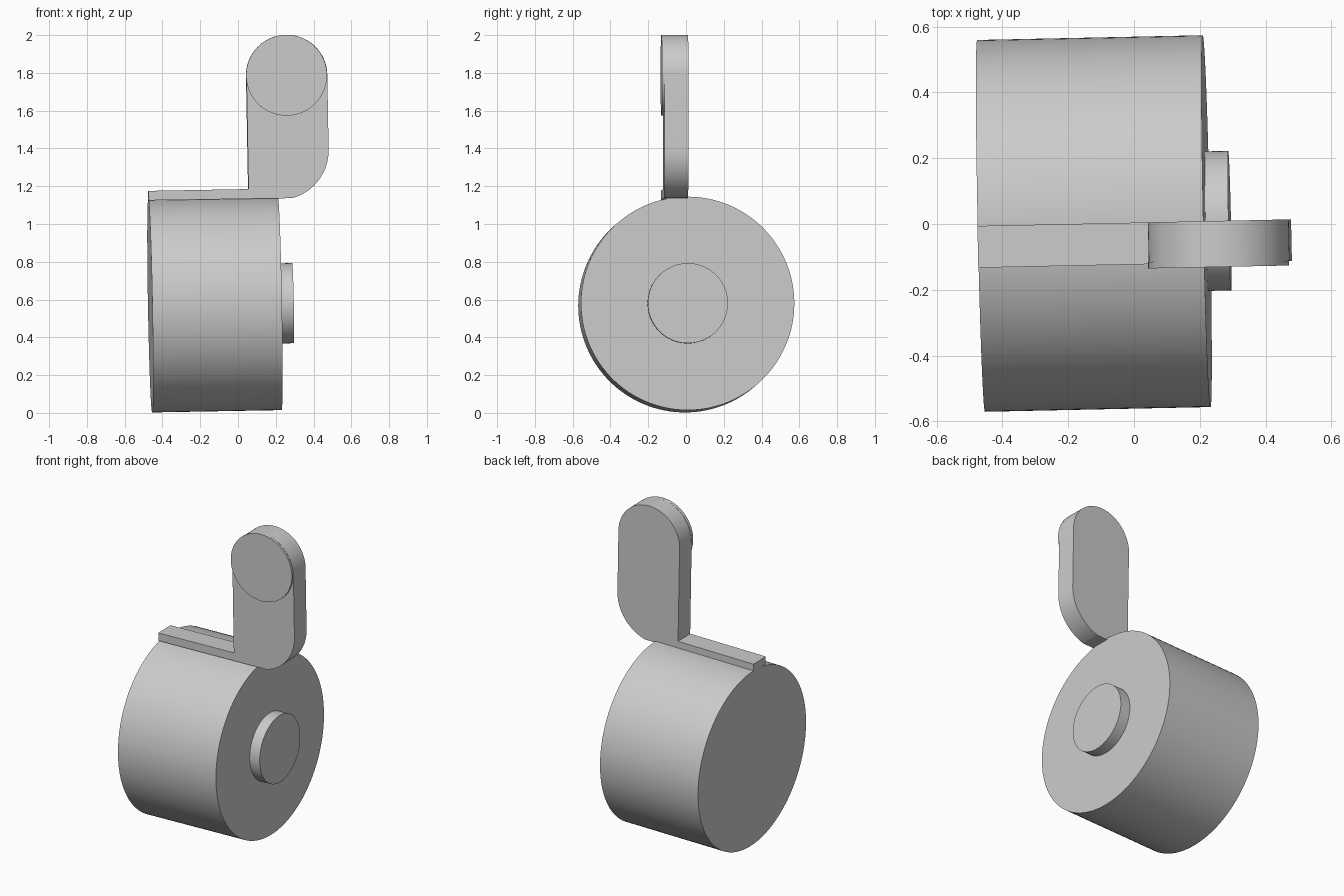
import bpy, bmesh, math
from mathutils import Matrix, Vector

cube = bpy.data.objects.get("Cube")
if cube:
    bpy.data.objects.remove(cube, do_unlink=True)

grey = bpy.data.materials.new("light_grey")
grey.use_nodes = True
colour = (0.6, 0.6, 0.6, 1)
grey.diffuse_color = colour
grey.node_tree.nodes["Principled BSDF"].inputs["Base Color"].default_value = colour

# Shared frame: drum axis is local x, leaning very slightly
frame = (Matrix.Translation((-0.122, 0.0015, 0.5735))
         @ Matrix.Rotation(0.021, 4, 'Z') @ Matrix.Rotation(-0.018, 4, 'Y'))


def extrude_part(name, outline, depth, place):
    """Extrude a flat outline along `depth` and place it in the shared frame."""
    bm = bmesh.new()
    face = bm.faces.new([bm.verts.new(place @ Vector(p)) for p in outline])
    result = bmesh.ops.extrude_face_region(bm, geom=[face], use_keep_orig=True)
    verts = [g for g in result["geom"] if isinstance(g, bmesh.types.BMVert)]
    bmesh.ops.translate(bm, verts=verts, vec=Vector(depth))
    bmesh.ops.recalc_face_normals(bm, faces=bm.faces)
    mesh = bpy.data.meshes.new(name)
    bm.to_mesh(mesh)
    bm.free()
    mesh.materials.append(grey)
    obj = bpy.data.objects.new(name, mesh)
    bpy.context.collection.objects.link(obj)
    obj.matrix_world = frame
    bpy.ops.object.select_all(action='DESELECT')
    obj.select_set(True)
    bpy.context.view_layer.objects.active = obj
    bpy.ops.object.shade_smooth_by_angle(angle=math.radians(30))
    return obj


def arc(cx, cz, r, start, end, steps):
    angles = [math.radians(start + (end - start) * i / steps) for i in range(steps + 1)]
    return [(cx + r * math.cos(a), 0, cz + r * math.sin(a)) for a in angles]


def circle(cx, cz, r, steps):
    return arc(cx, cz, r, 0, 360, steps)[:-1]


half = 0.343
to_x = Matrix.Rotation(math.radians(90), 4, 'Z')

# Round body and the raised hub on its right end
extrude_part("drum", circle(0, 0, 0.565, 128), (2 * half, 0, 0),
             Matrix.Translation((-half, 0, 0)) @ to_x)
extrude_part("hub", circle(0, 0, 0.212, 96), (0.075, 0, 0),
             Matrix.Translation((half - 0.005, 0, 0)) @ to_x)

# Strip along the drum that turns up into the lever
lever = [(-half, 0, 0.558), (0.417, 0, 0.556)]
lever += arc(0.352, 0.81, 0.262, -74, 0, 24)
lever += arc(0.4, 1.207, 0.214, 0, 180, 48)
lever += [(0.186, 0, 0.608), (-half, 0, 0.608)]
extrude_part("lever", lever, (0, 0.127, 0), Matrix.Translation((0, -0.127, 0)))

# Round pad on the front of the lever
extrude_part("lever_pad", circle(0.398, 1.207, 0.214, 96), (0, 0.02, 0),
             Matrix.Translation((0, -0.14, 0)))
